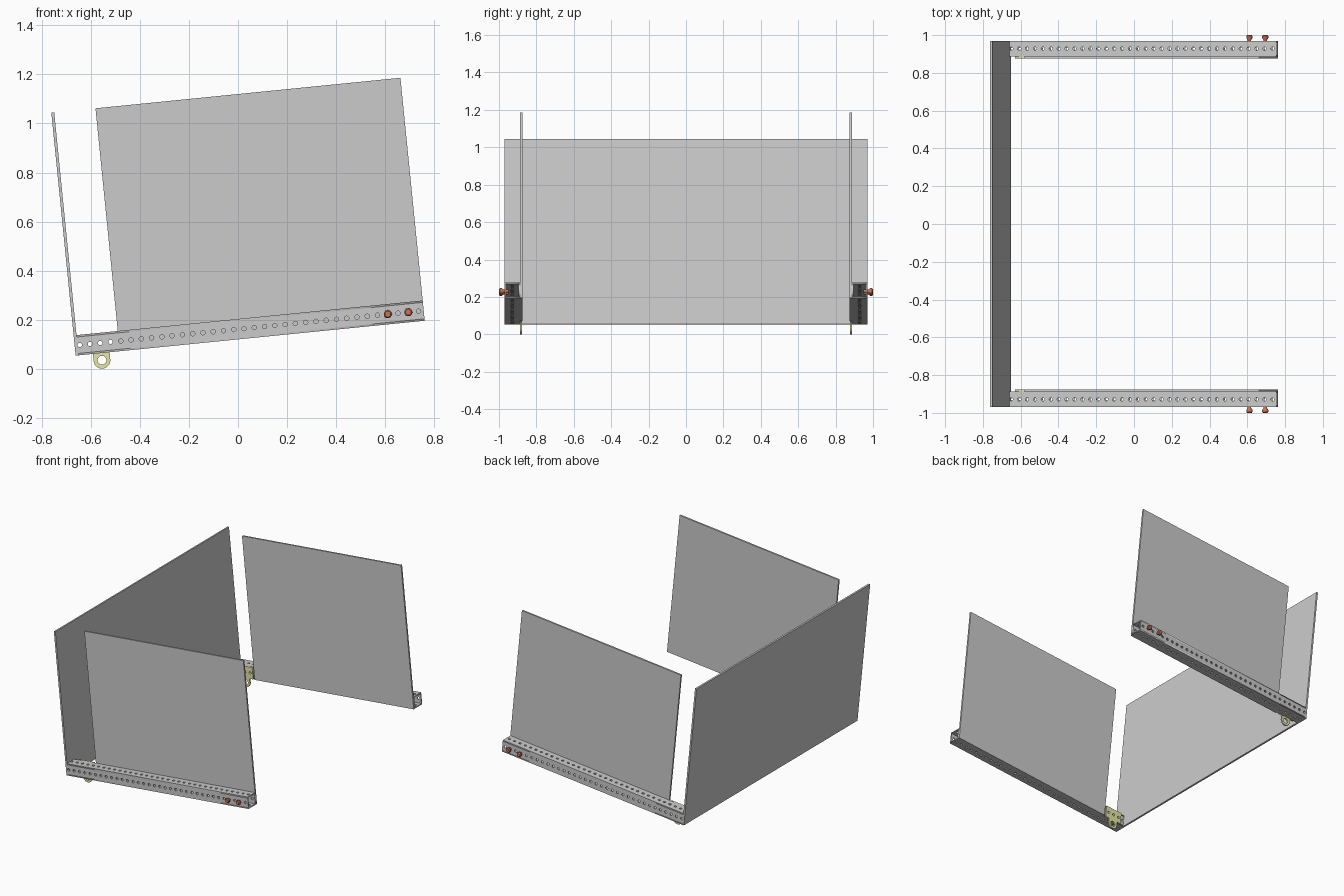
import bpy, bmesh, math
from mathutils import Matrix, Vector

if "Cube" in bpy.data.objects:
    bpy.data.objects.remove(bpy.data.objects["Cube"])

P = 0.0421            # hole pitch
N = 34                # holes per rail
L, H = P * N, 0.083   # rail length and section
T = 0.008             # rail wall
PT = 0.012            # panel thickness
Y1 = 0.97             # outer face of rail
Y0 = Y1 - H           # inner face of rail
TOP = 0.996           # panel height
# The whole assembly is tilted, nose up
TILT = Matrix.Translation((-0.6625, 0, 0.053)) @ Matrix.Rotation(-math.atan(0.1), 4, 'Y')
UPRIGHT = Matrix(((1, 0, 0, 0), (0, 0, 1, 0), (0, 1, 0, 0), (0, 0, 0, 1)))


def material(name, color):
    m = bpy.data.materials.new(name)
    m.diffuse_color = color
    m.use_nodes = True
    m.node_tree.nodes["Principled BSDF"].inputs["Base Color"].default_value = m.diffuse_color
    return m


RED = material("red_plastic", (0.60, 0.17, 0.09, 1))
YELLOW = material("yellow_plated", (0.78, 0.79, 0.38, 1))


def circle(x, y, r, n=16, a0=0.0, a1=2 * math.pi, closed=True):
    k = n if closed else n - 1
    return [(x + r * math.cos(a0 + (a1 - a0) * i / k),
             y + r * math.sin(a0 + (a1 - a0) * i / k)) for i in range(n)]


def rect(x0, y0, x1, y1):
    return [(x0, y0), (x1, y0), (x1, y1), (x0, y1)]


def plate(bm, loops, thick, matrix):
    """Flat sheet from an outline plus hole loops, appended to bm."""
    cu = bpy.data.curves.new("tmp", 'CURVE')
    cu.dimensions, cu.fill_mode, cu.extrude = '2D', 'BOTH', thick / 2
    for pts in loops:
        s = cu.splines.new('POLY')
        s.points.add(len(pts) - 1)
        for p, (x, y) in zip(s.points, pts):
            p.co = (x, y, 0, 1)
        s.use_cyclic_u = True
    ob = bpy.data.objects.new("tmp", cu)
    bpy.context.collection.objects.link(ob)
    dg = bpy.context.evaluated_depsgraph_get()
    me = bpy.data.meshes.new_from_object(ob.evaluated_get(dg))
    me.transform(matrix)
    bm.from_mesh(me)
    bpy.data.objects.remove(ob)
    bpy.data.curves.remove(cu)
    bpy.data.meshes.remove(me)


def box(bm, lo, hi):
    lo, hi = Vector(lo), Vector(hi)
    bmesh.ops.create_cube(bm, size=1, matrix=Matrix.Translation((lo + hi) / 2)
                          @ Matrix.Diagonal((*(hi - lo), 1)))


def finish(bm, name, side=1, mat=None, smooth=False):
    """Tilt, mirror if needed, and make the object."""
    bm.transform(TILT @ Matrix.Diagonal((1, side, 1, 1)))
    bmesh.ops.remove_doubles(bm, verts=bm.verts, dist=1e-5)
    bmesh.ops.recalc_face_normals(bm, faces=bm.faces)
    me = bpy.data.meshes.new(name)
    bm.to_mesh(me)
    bm.free()
    ob = bpy.data.objects.new(name, me)
    bpy.context.collection.objects.link(ob)
    if mat:
        me.materials.append(mat)
    if smooth:
        bpy.ops.object.select_all(action='DESELECT')
        ob.select_set(True)
        bpy.context.view_layer.objects.active = ob
        bpy.ops.object.shade_smooth_by_angle(angle=math.radians(35))


# Back panel
bm = bmesh.new()
box(bm, (0, -Y1, 0), (PT, Y1, TOP))
finish(bm, "back_panel")

for side, tag in ((1, "rear"), (-1, "front")):
    # Perforated square tube rail
    bm = bmesh.new()
    us = [P * (k + 0.5) for k in range(N)]
    mid = (Y0 + Y1) / 2
    for v in (T / 2, H - T / 2):
        plate(bm, [rect(PT, Y0, L, Y1)] + [circle(u, mid, 0.009) for u in us],
              T, Matrix.Translation((0, 0, v)))
    for y in (Y0 + T / 2, Y1 - T / 2):
        plate(bm, [rect(PT, T, L, H - T)] + [circle(u, H / 2, 0.009) for u in us],
              T, Matrix.Translation((0, y, 0)) @ UPRIGHT)
    finish(bm, tag + "_rail", side)

    # Side panel on the inner face of the rail
    bm = bmesh.new()
    box(bm, (0.181, Y0 - PT, 0), (L, Y0, TOP))
    finish(bm, tag + "_side_panel", side)

    # Yellow bracket with an eyelet hanging below the rail
    bm = bmesh.new()
    cu, cv, r = 2.5 * P, -0.0295, 0.034
    outline = [(P, H), (P, 0), (cu - r, 0)] \
        + circle(cu, cv, r, 17, math.pi, 2 * math.pi, False) \
        + [(cu + r, 0), (4 * P, 0), (4 * P, H)]
    holes = [circle(P * (k + 0.5), H / 2, 0.009) for k in (1, 2, 3)]
    plate(bm, [outline] + holes + [circle(cu, cv, 0.018, 24)], 0.01,
          Matrix.Translation((0, Y0 - 0.005, 0)) @ UPRIGHT)
    finish(bm, tag + "_eyelet_bracket", side, YELLOW)

    # Red push pins near the open end
    profile = [(0, 0.95), (0.009, 0.95), (0.009, 0.974), (0.0165, 0.985),
               (0.0165, 0.994), (0.012, 1.0), (0, 1.0)]
    for i, k in enumerate((30, 32)):
        bm = bmesh.new()
        c = Vector((us[k], 0, H / 2))
        vs = [bm.verts.new(c + Vector((pr, py, 0))) for pr, py in profile]
        es = [bm.edges.new(e) for e in zip(vs, vs[1:])]
        bmesh.ops.spin(bm, geom=vs + es, cent=c, axis=(0, 1, 0),
                       angle=2 * math.pi, steps=24, use_merge=True)
        finish(bm, f"{tag}_push_pin_{i + 1}", side, RED, True)
